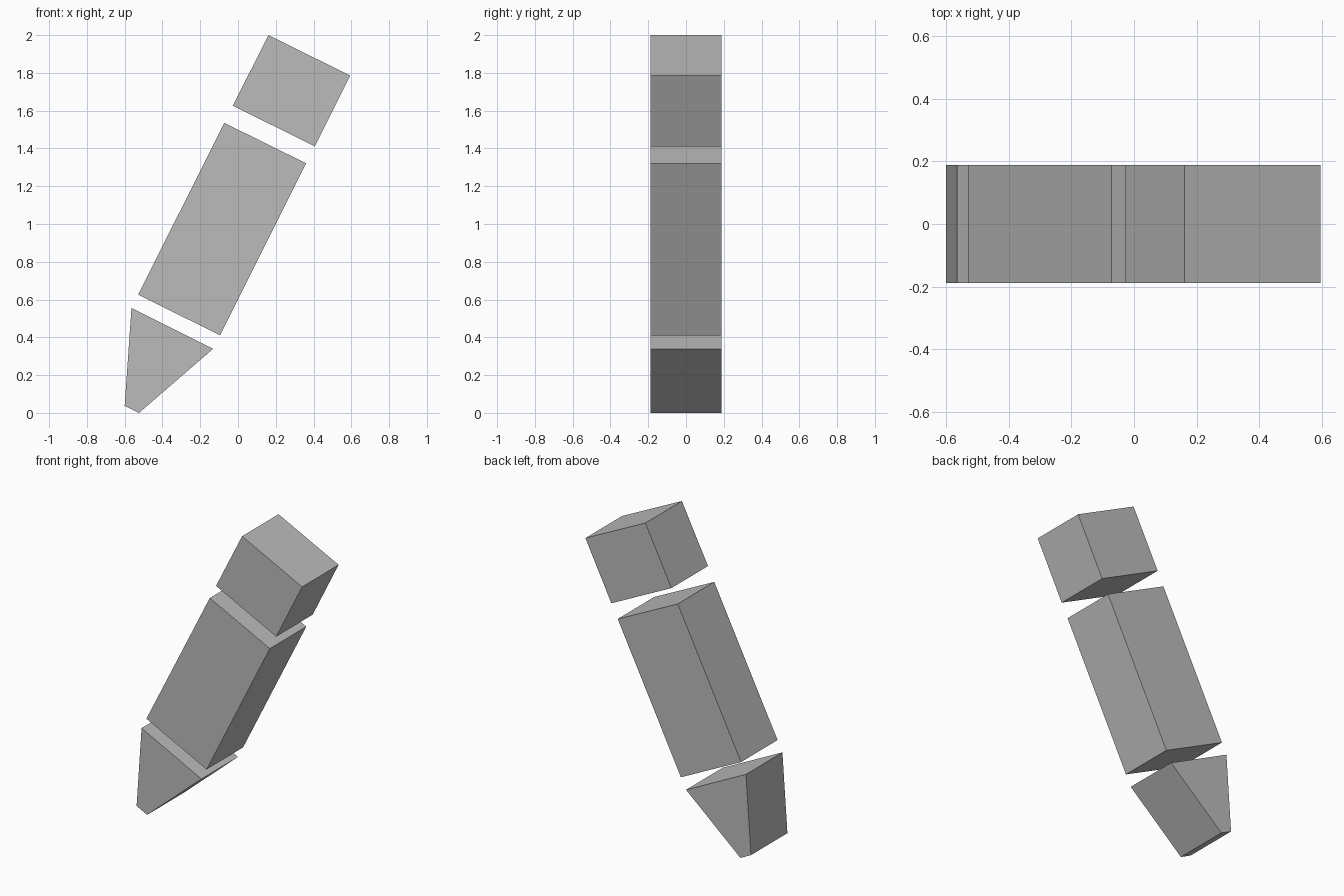
import bpy
import bmesh

cube = bpy.data.objects.get("Cube")
if cube:
    bpy.data.objects.remove(cube, do_unlink=True)

HALF_DEPTH = 0.188

# Single plain grey
grey = bpy.data.materials.new("plain_grey")
grey.use_nodes = True
colour = (0.5, 0.5, 0.5, 1)
grey.diffuse_color = colour
grey.node_tree.nodes["Principled BSDF"].inputs["Base Color"].default_value = colour


def prism(name, profile):
    """Extrude a front profile of (x, z) points through the full depth."""
    bm = bmesh.new()
    face = bm.faces.new([bm.verts.new((x, -HALF_DEPTH, z)) for x, z in profile])
    result = bmesh.ops.extrude_face_region(bm, geom=[face], use_keep_orig=True)
    moved = [v for v in result["geom"] if isinstance(v, bmesh.types.BMVert)]
    bmesh.ops.translate(bm, verts=moved, vec=(0, 2 * HALF_DEPTH, 0))
    bmesh.ops.recalc_face_normals(bm, faces=bm.faces)
    mesh = bpy.data.meshes.new(name)
    bm.to_mesh(mesh)
    bm.free()
    mesh.materials.append(grey)
    obj = bpy.data.objects.new(name, mesh)
    bpy.context.collection.objects.link(obj)
    return obj


# Eraser block, long shaft and blunt tapered tip, all leaning to the left side
prism("eraser", [(-0.027, 1.626), (0.407, 1.411), (0.594, 1.786), (0.161, 2.0)])
prism("shaft", [(-0.529, 0.626), (-0.095, 0.411), (0.361, 1.321), (-0.072, 1.535)])
prism("tip", [(-0.6, 0.038), (-0.524, 0.0), (-0.132, 0.339), (-0.564, 0.555)])
